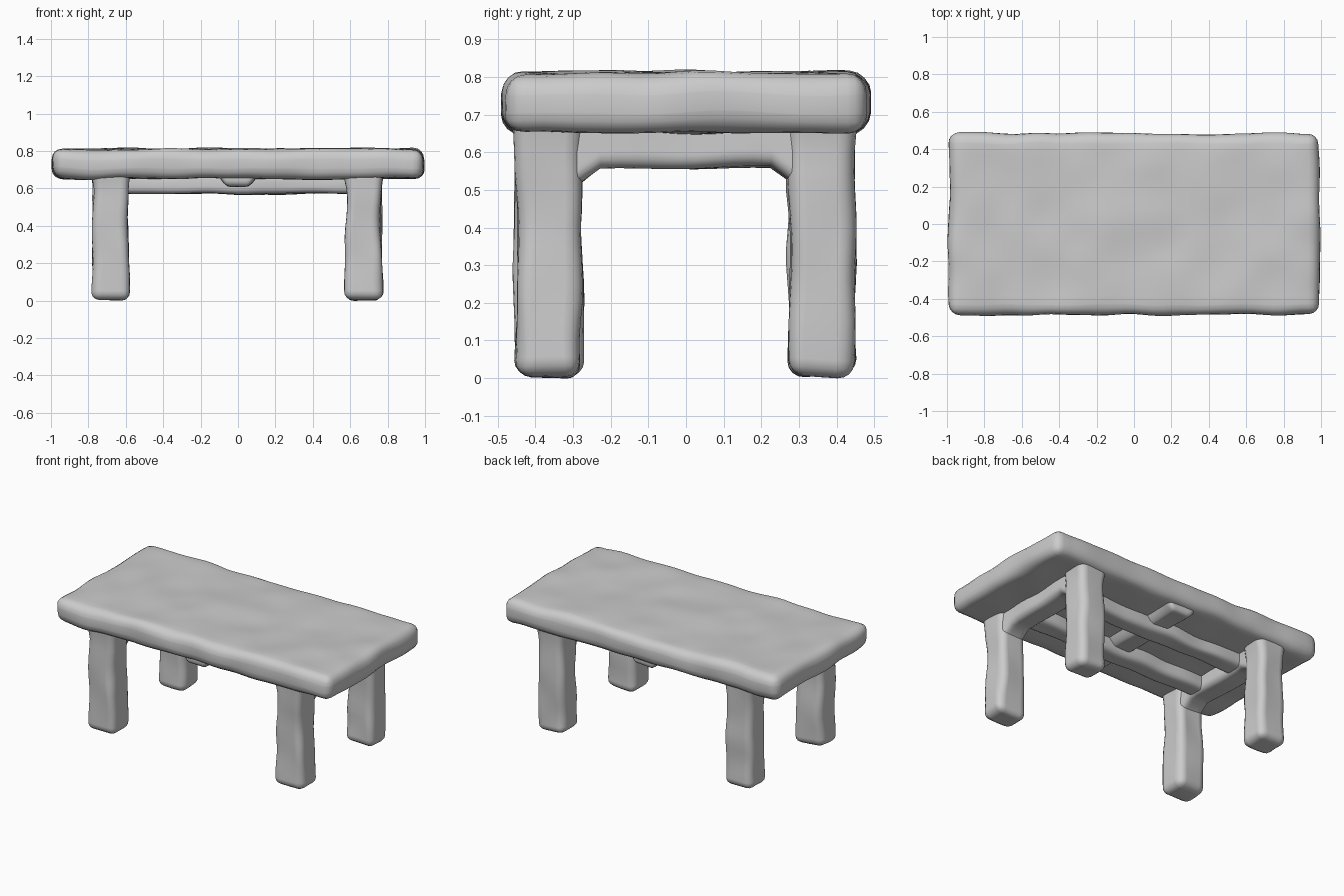
import bpy
import bmesh
from mathutils import Vector, noise

default = bpy.data.objects.get("Cube")
if default:
    bpy.data.objects.remove(default, do_unlink=True)

# Single matte stone grey
stone = bpy.data.materials.new("stone grey")
stone.use_nodes = True
grey = (0.6, 0.6, 0.6, 1)
stone.diffuse_color = grey
bsdf = stone.node_tree.nodes["Principled BSDF"]
bsdf.inputs["Base Color"].default_value = grey
bsdf.inputs["Roughness"].default_value = 0.8


def hewn_block(name, low, high, radius=0.04, wobble=0.01, shape=None, step=0.05):
    """Rounded, sliced block with an uneven hand-cut surface."""
    low, high = Vector(low), Vector(high)
    size, centre = high - low, (low + high) / 2
    bm = bmesh.new()
    bmesh.ops.create_cube(bm, size=1)
    for v in bm.verts:
        v.co = Vector(a * b for a, b in zip(v.co, size)) + centre
    bmesh.ops.bevel(bm, geom=bm.edges[:], offset=radius, segments=4,
                    profile=0.5, affect='EDGES')
    for axis in range(3):
        normal = Vector((0, 0, 0))
        normal[axis] = 1
        count = max(2, round(size[axis] / step))
        for i in range(1, count):
            point = low.copy()
            point[axis] += size[axis] * i / count
            bmesh.ops.bisect_plane(bm, geom=bm.verts[:] + bm.edges[:] + bm.faces[:],
                                   plane_co=point, plane_no=normal, dist=0.0005)
    bmesh.ops.remove_doubles(bm, verts=bm.verts[:], dist=0.0005)
    for v in bm.verts:
        if shape:
            shape(v.co, centre)
        v.co += noise.noise_vector(v.co * 5) * wobble
    bmesh.ops.recalc_face_normals(bm, faces=bm.faces[:])
    mesh = bpy.data.meshes.new(name)
    bm.to_mesh(mesh)
    bm.free()
    for face in mesh.polygons:
        face.use_smooth = True
    mesh.materials.append(stone)
    obj = bpy.data.objects.new(name, mesh)
    bpy.context.collection.objects.link(obj)
    return obj


def leg_shape(co, centre):
    # Slim slightly upward, then flare into the slab
    scale = 1.03 - 0.12 * co.z + 6 * max(0, co.z - 0.6) ** 1.5
    co.x = centre.x + (co.x - centre.x) * scale
    co.y = centre.y + (co.y - centre.y) * (0.5 + 0.5 * scale)


def end_rail_shape(co, centre):
    # Sag the underside where the rail meets each leg
    if co.z < centre.z:
        co.z -= 0.05 * max(0, (abs(co.y) - 0.23) / 0.07)


def lug_shape(co, centre):
    # Narrow the lug towards its underside
    co.x *= 0.65 + 0.5 * max(0, (co.z - 0.61) / 0.07)


# Slab
hewn_block("tabletop", (-0.99, -0.485, 0.652), (0.99, 0.485, 0.81), 0.055, 0.011)

# Legs and the rails joining each pair
for side, x in (("right", -0.68), ("left", 0.672)):
    for end, y in (("front", -0.365), ("back", 0.36)):
        hewn_block(f"{end}_{side}_leg", (x - 0.096, y - 0.088, 0.005),
                   (x + 0.096, y + 0.088, 0.7), 0.042, 0.013, leg_shape)
    hewn_block(f"{side}_end_rail", (x - 0.08, -0.33, 0.56),
               (x + 0.08, 0.33, 0.7), 0.035, 0.01, end_rail_shape)

# Long rails under the slab
for end, y in (("front", -0.17), ("back", 0.17)):
    hewn_block(f"{end}_long_rail", (-0.66, y - 0.065, 0.57),
               (0.66, y + 0.065, 0.68), 0.035, 0.012)

# Middle cross piece, its ends showing as lugs below the slab edges
hewn_block("cross_piece", (-0.1, -0.44, 0.61), (0.1, 0.44, 0.7), 0.03, 0.01, lug_shape)
